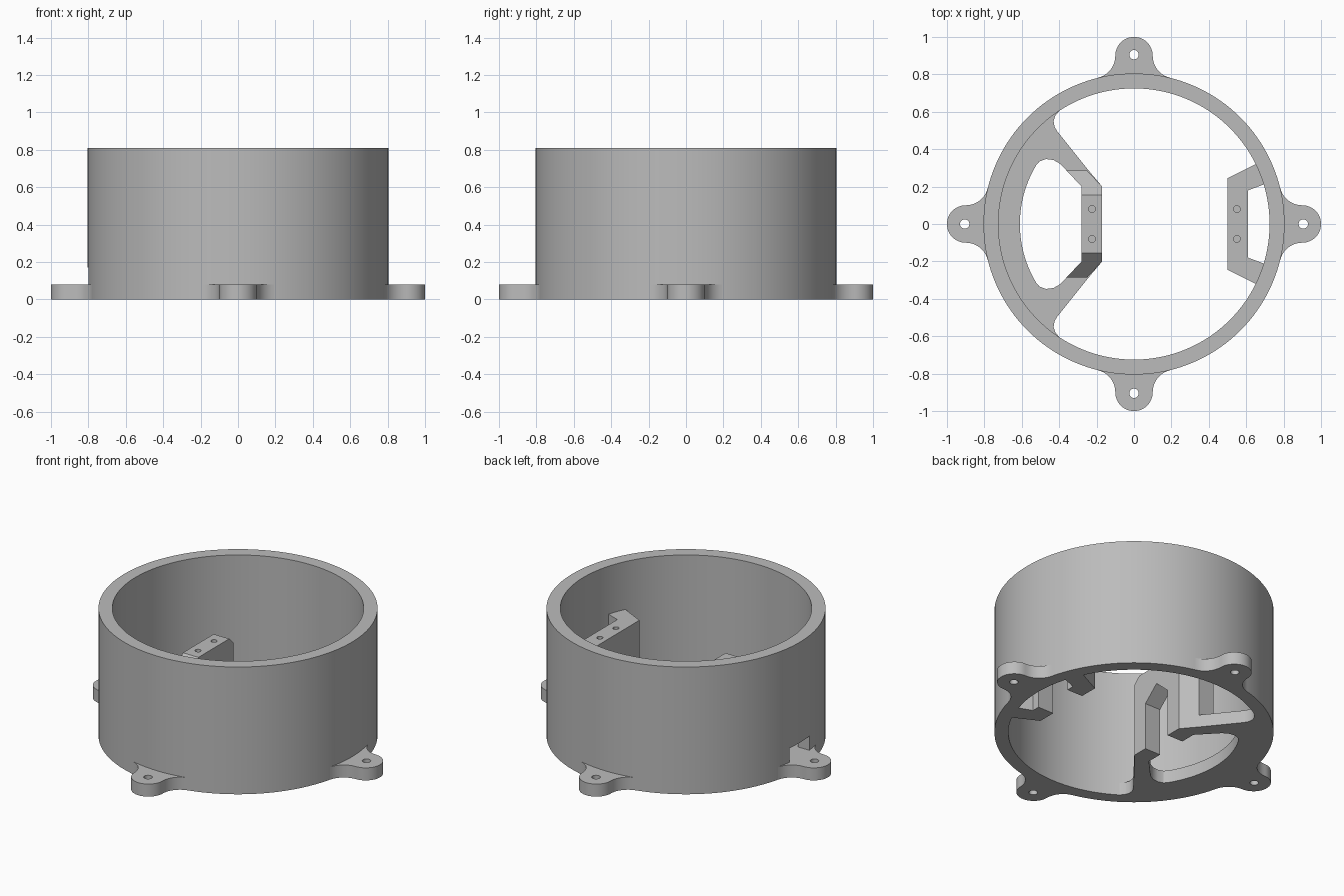
import bpy, bmesh
from math import cos, sin, radians, atan2, degrees
from mathutils import Matrix

if "Cube" in bpy.data.objects:
    bpy.data.objects.remove(bpy.data.objects["Cube"])

grey = bpy.data.materials.new("plain grey")
grey.use_nodes = True
grey.diffuse_color = (0.5, 0.5, 0.5, 1)
grey.node_tree.nodes["Principled BSDF"].inputs["Base Color"].default_value = (0.5, 0.5, 0.5, 1)

HEIGHT, OUTER, INNER, BASE = 0.81, 0.805, 0.725, 0.08


def arc(r, start, end, n, cx=0, cy=0):
    steps = [radians(start + (end - start) * i / n) for i in range(n + 1)]
    return [(cx + r * cos(a), cy + r * sin(a)) for a in steps]


def circle(r, n, cx=0, cy=0):
    return arc(r, 0, 360, n, cx, cy)[:-1]


def prism(name, points, lo, hi, axis="z"):
    """Extrude an outline along z, or a (y, z) outline along x."""
    bm = bmesh.new()
    if axis == "z":
        verts = [bm.verts.new((a, b, lo)) for a, b in points]
        step = (0, 0, hi - lo)
    else:
        verts = [bm.verts.new((lo, a, b)) for a, b in points]
        step = (hi - lo, 0, 0)
    face = bm.faces.new(verts)
    new = bmesh.ops.extrude_face_region(bm, geom=[face], use_keep_orig=True)["geom"]
    bmesh.ops.translate(bm, vec=step, verts=[v for v in new if isinstance(v, bmesh.types.BMVert)])
    bmesh.ops.recalc_face_normals(bm, faces=bm.faces)
    mesh = bpy.data.meshes.new(name)
    bm.to_mesh(mesh)
    bm.free()
    mesh.materials.append(grey)
    obj = bpy.data.objects.new(name, mesh)
    bpy.context.collection.objects.link(obj)
    return obj


def carve(obj, tool, operation="DIFFERENCE"):
    """Apply a boolean and discard the tool."""
    mod = obj.modifiers.new("carve", "BOOLEAN")
    mod.operation, mod.object, mod.solver = operation, tool, "EXACT"
    graph = bpy.context.evaluated_depsgraph_get()
    mesh = bpy.data.meshes.new_from_object(obj.evaluated_get(graph))
    obj.modifiers.clear()
    obj.data = mesh
    bpy.data.objects.remove(tool)


def mirrored(half):
    """Close an outline by reflecting it across y = 0."""
    return half + [(x, -y) for x, y in reversed(half)]


def gable(half_width, eaves, rise):
    return [(-half_width, -0.1), (half_width, -0.1), (half_width, eaves),
            (0, eaves + rise), (-half_width, eaves)]


def drill_pair(obj, x):
    for y in (-0.08, 0.08):
        carve(obj, prism("drill", circle(0.018, 24, x, y), 0.38, 0.6))


parts = []

# Round wall with a slot above the tab on the right-hand side
wall = prism("round_wall", circle(OUTER, 144), 0, HEIGHT)
carve(wall, prism("bore", circle(INNER, 144), -0.1, 1))
slot = [(-0.1, BASE), (0.1, BASE), (0.1, 0.17), (-0.1, 0.17)]
carve(wall, prism("slot", slot, -0.9, -0.6, "x"))
parts.append(wall)

# Four flared mounting tabs
flare = 0.122
foot = 180 + degrees(atan2(0.9, 0.1 + flare))
side = arc(flare, foot, 180, 10, 0.1 + flare, 0.9)
outline = [(0.17, 0.75)] + side + arc(0.1, 0, 180, 24, 0, 0.9)[1:-1]
outline += [(-x, y) for x, y in reversed(side)] + [(-0.17, 0.75)]
for i, where in enumerate(("back", "right", "front", "left")):
    tab = prism(where + "_tab", outline, 0, BASE)
    carve(tab, prism("drill", circle(0.025, 32, 0, 0.905), -0.1, 0.2))
    tab.data.transform(Matrix.Rotation(radians(90 * i), 4, "Z"))
    parts.append(tab)

# Base web: two arms reaching inward from a crescent
half = arc(0.76, 180, 125, 24)[1:]
half += [(-0.395, 0.61), (-0.42, 0.58), (-0.43, 0.55), (-0.425, 0.52), (-0.41, 0.495)]
half += [(-0.25, 0.295), (-0.17, 0.2), (-0.17, 0.1), (-0.28, 0.1), (-0.28, 0.2), (-0.36, 0.285)]
half += [(-0.395, 0.322), (-0.43, 0.342), (-0.47, 0.347), (-0.505, 0.335)]
half += arc(0.61, 149, 180, 14)[:-1]
parts.append(prism("base_web", mirrored(half), 0, BASE))

# Inner bracket: bent arch with sloping shoulders
plan = mirrored([(-0.36, 0.285), (-0.25, 0.285), (-0.17, 0.2)])
plan += [(-0.28, -0.2), (-0.28, 0.2)]
bracket = prism("inner_bracket", plan, 0, 0.6)
roof = [(-0.4, -0.1), (0.4, -0.1), (0.4, 0.265), (0.155, 0.51), (-0.155, 0.51), (-0.4, 0.265)]
carve(bracket, prism("roof", roof, -0.6, 0.1, "x"), "INTERSECT")
carve(bracket, prism("arch", gable(0.1, 0.3, 0.09), -0.6, 0.1, "x"))
drill_pair(bracket, -0.225)
parts.append(bracket)

# Wall bracket: flat-topped arch joined to the wall
plan = mirrored([(0.61, 0.18), (0.73, 0.225), (0.68, 0.335), (0.5, 0.245)])
wall_bracket = prism("wall_bracket", plan, 0, 0.505)
carve(wall_bracket, prism("arch", gable(0.13, 0.28, 0.1), 0.4, 0.7, "x"))
drill_pair(wall_bracket, 0.55)
parts.append(wall_bracket)

# Smooth curved faces, keep edges sharp
bpy.ops.object.select_all(action="DESELECT")
for part in parts:
    part.select_set(True)
bpy.context.view_layer.objects.active = wall
bpy.ops.object.shade_smooth_by_angle(angle=radians(30))
